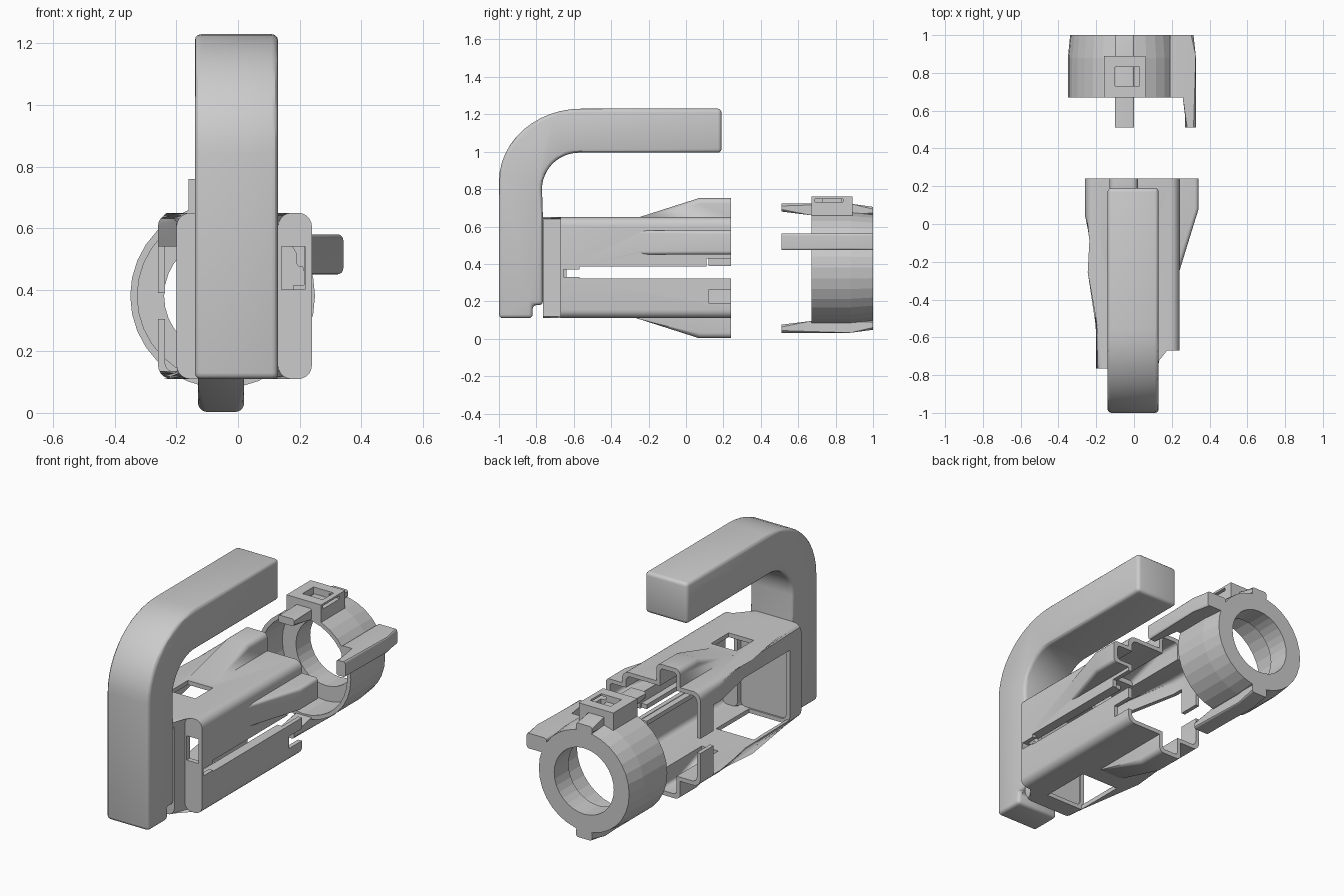
import bpy, bmesh, math
from mathutils import Vector

if "Cube" in bpy.data.objects:
    bpy.data.objects.remove(bpy.data.objects["Cube"])


def to_object(name, bm):
    bmesh.ops.recalc_face_normals(bm, faces=bm.faces)
    me = bpy.data.meshes.new(name)
    bm.to_mesh(me)
    bm.free()
    ob = bpy.data.objects.new(name, me)
    bpy.context.collection.objects.link(ob)
    return ob


def prism(name, pts, axis, lo, hi, round_y=0.0):
    """Extrude a 2D outline along an axis; optionally round edges running along y."""
    place = {'x': lambda p, t: (t, p[0], p[1]),
             'y': lambda p, t: (p[0], t, p[1]),
             'z': lambda p, t: (p[0], p[1], t)}[axis]
    bm = bmesh.new()
    a = [bm.verts.new(place(p, lo)) for p in pts]
    b = [bm.verts.new(place(p, hi)) for p in pts]
    bm.faces.new(a)
    bm.faces.new(b[::-1])
    for i in range(len(pts)):
        j = (i + 1) % len(pts)
        bm.faces.new((a[i], b[i], b[j], a[j]))
    if round_y:
        edges = [e for e in bm.edges if abs((e.verts[1].co - e.verts[0].co).normalized().y) > 0.9]
        bmesh.ops.bevel(bm, geom=edges, offset=round_y, segments=5, profile=0.5,
                        affect='EDGES', clamp_overlap=True)
    return to_object(name, bm)


def box(name, x0, x1, y0, y1, z0, z1, round_y=0.0):
    return prism(name, [(x0, y0), (x1, y0), (x1, y1), (x0, y1)], 'z', z0, z1, round_y)


def bake(ob):
    dg = bpy.context.evaluated_depsgraph_get()
    me = bpy.data.meshes.new_from_object(ob.evaluated_get(dg))
    ob.modifiers.clear()
    ob.data = me


def combine(ob, parts, op):
    for p in parts:
        m = ob.modifiers.new(op, 'BOOLEAN')
        m.operation, m.object, m.solver = op, p, 'EXACT'
        bake(ob)
        bpy.data.objects.remove(p)


def smooth(ob, angle=30):
    bpy.ops.object.select_all(action='DESELECT')
    ob.select_set(True)
    bpy.context.view_layer.objects.active = ob
    bpy.ops.object.shade_smooth_by_angle(angle=math.radians(angle))


def arc(cx, cz, rx, rz, a0, a1, n=12):
    return [(cx + rx * math.cos(math.radians(a0 + (a1 - a0) * i / n)),
             cz + rz * math.sin(math.radians(a0 + (a1 - a0) * i / n))) for i in range(n + 1)]


# Hooked handle with its rear post
outline = [(-0.82, 0.11), (-1.0, 0.11)]
outline += arc(-0.56, 0.84, 0.44, 0.39, 180, 90)
outline += [(0.19, 1.23), (0.19, 0.995)]
outline += arc(-0.57, 0.80, 0.20, 0.195, 90, 180)
outline += [(-0.765, 0.65), (-0.765, 0.18), (-0.82, 0.18)]
handle = prism("handle", outline, 'x', -0.14, 0.13)
bev = handle.modifiers.new("round", 'BEVEL')
bev.width, bev.segments, bev.limit_method, bev.angle_limit = 0.02, 3, 'ANGLE', math.radians(40)
bake(handle)
smooth(handle)

# Housing shell: outer body flared on the left side
housing = prism("housing", [(-0.2, -0.765), (0.13, -0.765), (0.13, -0.67), (0.24, -0.67),
                            (0.24, 0.3), (-0.26, 0.3), (-0.26, 0.05), (-0.2, -0.25)],
                'z', 0.11, 0.65, 0.045)

# Sloped channels on top, bottom and right
top_out = [(-0.28, 0.64), (-0.25, 0.65), (0.07, 0.752), (0.3, 0.752), (0.3, 0.55), (-0.25, 0.55)]
top_in = [(-0.14, 0.6), (-0.14, 0.655), (0.07, 0.727), (0.4, 0.727), (0.4, 0.6)]
flip = lambda pts: [(y, 0.755 - z) for y, z in pts]
side_out = [(0.2, -0.25), (0.24, -0.25), (0.342, 0.08), (0.342, 0.3), (0.2, 0.3)]
side_in = [(0.2, -0.14), (0.245, -0.14), (0.317, 0.08), (0.317, 0.4), (0.2, 0.4)]
combine(housing, [
    prism("top_channel", top_out, 'x', -0.13, 0.02, 0.03),
    prism("bottom_channel", flip(top_out), 'x', -0.13, 0.02, 0.03),
    prism("side_channel", side_out, 'z', 0.45, 0.58, 0.03)], 'UNION')

# Hollow interior, channel slots and trimmed open end
combine(housing, [
    prism("cavity", [(-0.175, -0.67), (0.12, -0.67), (0.12, -0.64), (0.215, -0.64), (0.215, 0.4),
                     (-0.237, 0.4), (-0.237, 0.05), (-0.175, -0.25)], 'z', 0.134, 0.626, 0.03),
    prism("top_slot", top_in, 'x', -0.108, -0.002, 0.02),
    prism("bottom_slot", flip(top_in), 'x', -0.108, -0.002, 0.02),
    prism("side_slot", side_in, 'z', 0.472, 0.558, 0.02),
    box("end_trim", -1, 1, 0.24, 0.6, -0.5, 1.2)], 'DIFFERENCE')

# Windows, wall gaps and tab notches
combine(housing, [
    box("left_opening", -0.4, -0.15, -0.66, 0.12, 0.136, 0.54),
    box("left_tab_gap", -0.4, -0.21, 0.1, 0.4, 0.305, 0.39),
    box("right_gap", 0.18, 0.5, -0.57, 0.4, 0.323, 0.387),
    box("right_gap_end", 0.18, 0.5, -0.655, -0.5, 0.33, 0.37),
    box("upper_notch", 0.18, 0.5, 0.11, 0.4, 0.36, 0.43),
    box("lower_notch", 0.18, 0.5, 0.12, 0.4, 0.19, 0.26),
    box("front_window", 0.142, 0.217, -0.8, -0.6, 0.40, 0.54),
    box("top_window", -0.11, 0.05, -0.46, -0.30, 0.5, 0.68),
    box("floor_window", -0.18, 0.06, -0.66, -0.36, 0.05, 0.18)], 'DIFFERENCE')
smooth(housing)

# Guide rails inside the right wall
for name, z in (("upper_rail", 0.39), ("lower_rail", 0.295)):
    box(name, 0.18, 0.218, -0.6, 0.1, z, z + 0.025)

# Collar: thin tube with an inward back flange
CX, CZ, N = -0.05, 0.38, 32
section = [(0.30, 0.67), (0.30, 0.88), (0.288, 1.0), (0.19, 1.0), (0.19, 0.87), (0.277, 0.87), (0.277, 0.67)]
bm = bmesh.new()
rings = [[bm.verts.new((CX + r * math.cos(2 * math.pi * i / N), y, CZ + r * math.sin(2 * math.pi * i / N)))
          for i in range(N)] for r, y in section]
for k, ring in enumerate(rings):
    nxt = rings[(k + 1) % len(rings)]
    for i in range(N):
        j = (i + 1) % N
        bm.faces.new((ring[i], ring[j], nxt[j], nxt[i]))
collar = to_object("collar", bm)

# Latch block on the collar
latch = box("latch_block", -0.16, 0.06, 0.67, 0.89, 0.645, 0.76)
combine(latch, [box("latch_window", -0.10, 0.03, 0.73, 0.83, 0.70, 0.9),
                box("latch_side_slot", 0.0, 0.2, 0.69, 0.84, 0.73, 0.748),
                prism("latch_curve", arc(CX, CZ, 0.285, 0.285, 0, 348.75, 31), 'y', 0.5, 0.95)],
        'DIFFERENCE')

# Plug-in prongs: top, bottom and right, each with its mount on the collar
prongs = [
    prism("top_prong", [(0.51, 0.68), (0.51, 0.722), (0.88, 0.722), (1.0, 0.705), (1.0, 0.66), (0.67, 0.66)],
          'x', -0.10, 0.0, 0.012),
    prism("bottom_prong", [(0.51, 0.032), (0.51, 0.075), (0.67, 0.095), (1.0, 0.10), (1.0, 0.048), (0.88, 0.032)],
          'x', -0.10, 0.0, 0.012),
    prism("right_prong", [(0.27, 0.51), (0.327, 0.51), (0.327, 0.89), (0.315, 1.0), (0.19, 1.0), (0.19, 0.67),
                          (0.27, 0.67)], 'z', 0.475, 0.562, 0.012)]
for p in prongs:
    smooth(p)
